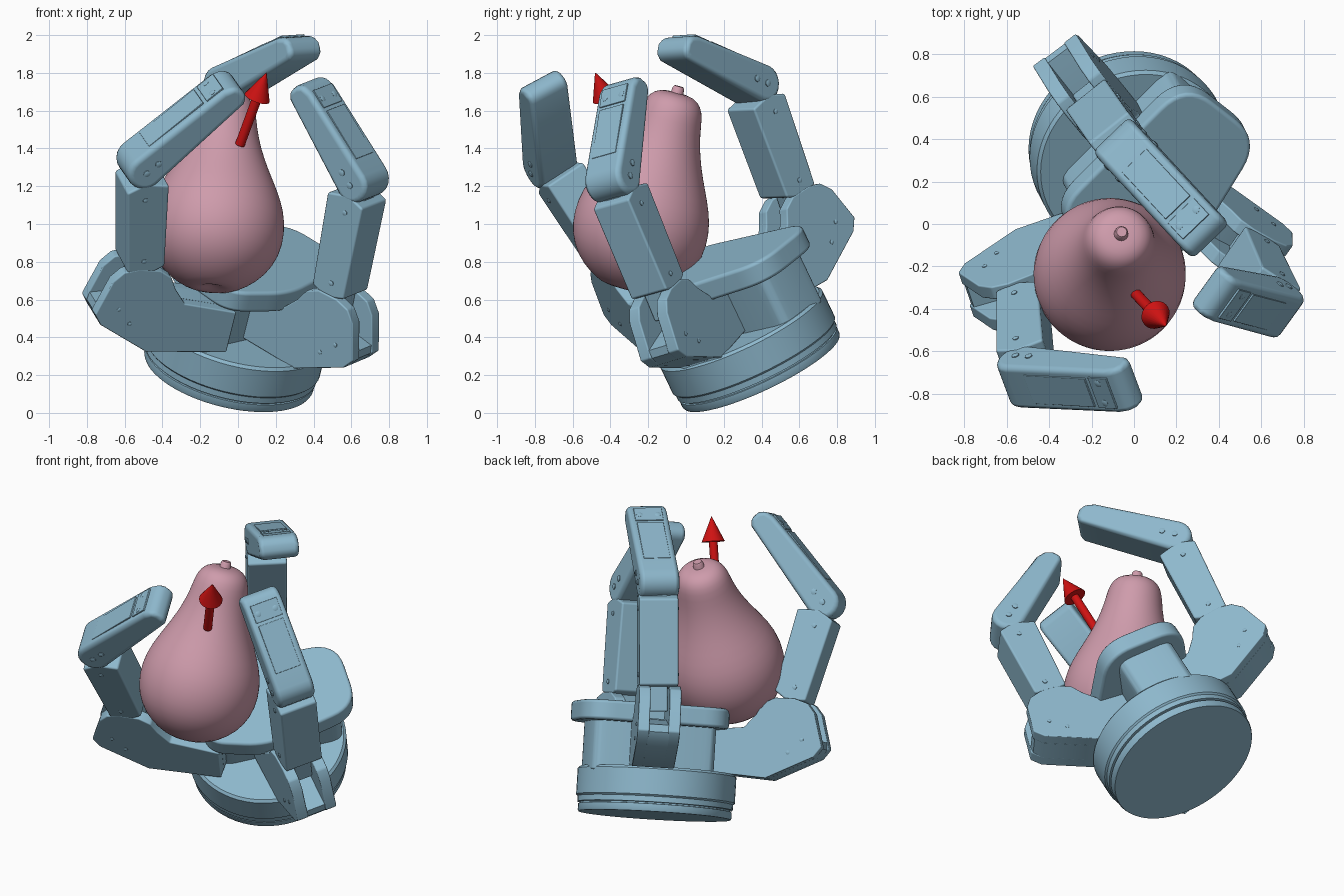
import bpy, bmesh, math
from mathutils import Vector as V

cube = bpy.data.objects.get("Cube")
if cube:
    bpy.data.objects.remove(cube, do_unlink=True)


def material(name, rgb):
    m = bpy.data.materials.new(name)
    m.use_nodes = True
    m.diffuse_color = (*rgb, 1)
    m.node_tree.nodes["Principled BSDF"].inputs["Base Color"].default_value = (*rgb, 1)
    return m


BLUE = material("steel blue", (0.27, 0.48, 0.61))
PINK = material("dusty pink", (0.62, 0.33, 0.41))
RED = material("red", (0.62, 0.006, 0.006))


def finish(name, bm, mat, bevel=0.0, angle=35):
    bmesh.ops.recalc_face_normals(bm, faces=bm.faces)
    mesh = bpy.data.meshes.new(name)
    bm.to_mesh(mesh)
    bm.free()
    ob = bpy.data.objects.new(name, mesh)
    bpy.context.collection.objects.link(ob)
    mesh.materials.append(mat)
    bpy.ops.object.select_all(action='DESELECT')
    ob.select_set(True)
    bpy.context.view_layer.objects.active = ob
    bpy.ops.object.shade_smooth_by_angle(angle=math.radians(angle))
    if bevel:
        mod = ob.modifiers.new("soft edges", 'BEVEL')
        mod.width, mod.segments, mod.harden_normals = bevel, 3, True
    return ob


def prism(name, pts, origin, ux, uy, width, mat=BLUE, bevel=0.012):
    """Extrude a flat outline evenly to both sides of its plane."""
    w = ux.cross(uy).normalized()
    bm = bmesh.new()
    face = bm.faces.new([bm.verts.new(origin + ux * x + uy * y - w * width / 2) for x, y in pts])
    new = bmesh.ops.extrude_face_region(bm, geom=[face])["geom"]
    bmesh.ops.translate(bm, vec=w * width, verts=[g for g in new if isinstance(g, bmesh.types.BMVert)])
    return finish(name, bm, mat, bevel)


def lathe(name, profile, origin, axis, mat=BLUE, steps=48, angle=35):
    """Turn (radius, height) points around an axis."""
    axis = axis.normalized()
    side = axis.orthogonal().normalized()
    up = axis.cross(side)
    bm = bmesh.new()
    rings = []
    for r, h in profile:
        rings.append([bm.verts.new(origin + axis * h + r * (
            side * math.cos(math.tau * i / steps) + up * math.sin(math.tau * i / steps)))
            for i in range(steps)])
    for a, b in zip(rings, rings[1:]):
        for i in range(steps):
            j = (i + 1) % steps
            bm.faces.new((a[i], a[j], b[j], b[i]))
    bm.faces.new(rings[0])
    bm.faces.new(rings[-1])
    return finish(name, bm, mat, angle=angle)


def box(x0, x1, y0, y1):
    return [(x0, y0), (x1, y0), (x1, y1), (x0, y1)]


def rounded(corners, n=8):
    """Round each (x, y, radius) corner of a convex outline."""
    pts = []
    for k, (x, y, r) in enumerate(corners):
        c = V((x, y))
        a = c + (V(corners[k - 1][:2]) - c).normalized() * r
        b = c + (V(corners[(k + 1) % len(corners)][:2]) - c).normalized() * r
        for i in range(n + 1):
            t = i / n
            pts.append(tuple(a * (1 - t) ** 2 + c * 2 * t * (1 - t) + b * t * t))
    return pts


# Palm frame: base centre, tilted axis, long and short palm directions
C = V((-0.05, 0.40, 0.22))
A = V((0.22, -0.42, 0.88)).normalized()
E1 = V((0.70, 0.70, 0.16))
E1 = (E1 - A * E1.dot(A)).normalized()
E2 = A.cross(E1)

# Round base with a stepped foot
lathe("base_drum", [(0.455, 0), (0.46, 0.01), (0.46, 0.045), (0.45, 0.047), (0.45, 0.055),
                    (0.465, 0.057), (0.465, 0.09), (0.475, 0.1), (0.475, 0.255), (0.46, 0.27)], C, A, steps=64)

# Column and rounded palm plate
mid = C + E1 * 0.07 + E2 * 0.05
prism("palm_column", rounded([(.38, .18, .08), (-.38, .18, .08), (-.38, -.18, .08), (.38, -.18, .08)], 3),
      mid + A * 0.4, E1, E2, 0.32)
prism("palm_plate", rounded([(.45, .26, .18), (-.45, .26, .18), (-.47, -.27, .12),
                             (-.12, -.39, .14), (.47, -.24, .17)]),
      mid + A * 0.595, E1, E2, 0.12, bevel=0.02)

KNUCKLE = [(0, .29), (.45, .26), (.74, .40), (.785, .46), (.73, .66), (.68, .72), (.6, .745),
           (.48, .745), (.41, .71), (.37, .64), (.3, .56), (0, .53)]
CORE = [(0, .29), (.45, .26), (.74, .40), (.775, .455), (.77, .5), (.55, .54), (.3, .56), (0, .53)]


def frame(p, q, w):
    ux = (q - p).normalized()
    uy = w.cross(ux).normalized()
    return ux, uy, ux.cross(uy).normalized(), (q - p).length


def screws(name, spots, normal, radius=0.018):
    for i, s in enumerate(spots):
        lathe(f"{name}_{i}", [(radius, -0.02), (radius, 0.005), (radius * 0.6, 0.008)], s, normal, steps=12)


def finger(name, w, shift, offset, joint, tip):
    w = (w - A * w.dot(A)).normalized()
    r = A.cross(w)                      # outward
    root = C + r * shift + w * offset
    # Forked knuckle: solid core between two cheeks
    prism(name + "_knuckle_core", CORE, root, r, A, 0.125, bevel=0)
    for s, side in ((-1, "a"), (1, "b")):
        prism(f"{name}_knuckle_cheek_{side}", KNUCKLE, root + w * s * 0.092, r, A, 0.07, bevel=0.008)
        screws(f"{name}_knuckle_screw_{side}",
               [root + r * x + A * y + w * s * 0.125 for x, y in ((.66, .5), (.58, .42))], w * s, 0.012)
    pivot = root + r * 0.55 + A * 0.64
    # Lower link with narrow tongues into both joints
    ux, uy, n, length = frame(pivot, joint, w)
    prism(name + "_tongue", box(-0.05, length + 0.05, -0.06, 0.06), pivot, ux, uy, 0.11)
    prism(name + "_lower_link", [(0.11, -0.09), (length - 0.1, -0.10), (length - 0.06, 0.0),
                                 (length - 0.09, 0.13), (0.12, 0.115), (0.08, 0.02)], pivot, ux, uy, 0.235)
    for s in (-1, 1):
        screws(f"{name}_link_screw_{s}", [pivot + ux * x + n * s * 0.117
               for x in (0.17, length - 0.16)], n * s, 0.014)
    # Rounded fingertip tapering to its end
    ux, uy, n, length = frame(joint, tip, w)
    arc = [(0.1 * math.cos(t), 0.1 * math.sin(t))
           for t in (math.pi * (0.5 + i / 10) for i in range(11))]
    prism(name + "_fingertip", arc + [(length - 0.08, -0.09), (length - 0.02, -0.07), (length, -0.03),
                                      (length, 0.03), (length - 0.04, 0.055)], joint, ux, uy, 0.24, bevel=0.03)
    # Cover panels and screws on the outer face and sides
    back = joint - uy * 0.094
    prism(name + "_cover", box(0.1, length - 0.2, -0.08, 0.08), back, ux, n, 0.014, bevel=0.003)
    prism(name + "_end_cover", box(length - 0.18, length - 0.07, -0.085, 0.085), back + uy * 0.002, ux, n, 0.012, bevel=0.003)
    screws(name + "_cover_screw", [back + ux * (length - 0.13) + n * s * 0.055 for s in (-1, 1)], -uy)
    for s in (-1, 1):
        screws(f"{name}_tip_screw_{s}", [joint + ux * x + n * s * 0.12 for x in (0, 0.08)], n * s)


finger("right_side_finger", V((-0.30, 0.86, 0.41)), 0.19, -0.23,
       V((-0.52, -0.72, 1.32)), V((0.0, -0.75, 1.74)))
finger("left_side_finger", V((-0.56, -0.80, -0.225)), 0.0, 0.0,
       V((0.66, -0.39, 1.23)), V((0.35, -0.31, 1.74)))
finger("back_finger", V((0.79, 0.59, 0.09)), 0.06, 0.06,
       V((-0.04, 0.35, 1.74)), V((0.36, -0.08, 1.93)))

# Gourd with a short stem
foot, top = V((-0.14, -0.33, 0.65)), V((-0.06, -0.045, 1.70))
gourd = lathe("gourd", [(0.02, 0.03), (0.07, 0.01), (0.12, 0.012), (0.2, 0.05), (0.285, 0.12), (0.345, 0.22),
                        (0.365, 0.34), (0.35, 0.46), (0.305, 0.57), (0.25, 0.68), (0.205, 0.79), (0.175, 0.9),
                        (0.163, 0.99), (0.14, 1.045), (0.095, 1.08), (0.03, 1.085)], foot, top - foot, PINK, angle=80)
sub = gourd.modifiers.new("smooth skin", 'SUBSURF')
sub.levels = sub.render_levels = 1
lathe("gourd_stem", [(0.045, -0.04), (0.034, -0.01), (0.031, 0.02), (0.024, 0.03)], top, top - foot, PINK, 16)

# Red arrow
tail, head = V((0.01, -0.33, 1.42)), V((0.15, -0.48, 1.80))
span = (head - tail).length
lathe("arrow", [(0.026, 0), (0.026, span - 0.15), (0.07, span - 0.15), (0.002, span)], tail, head - tail, RED, 24)
